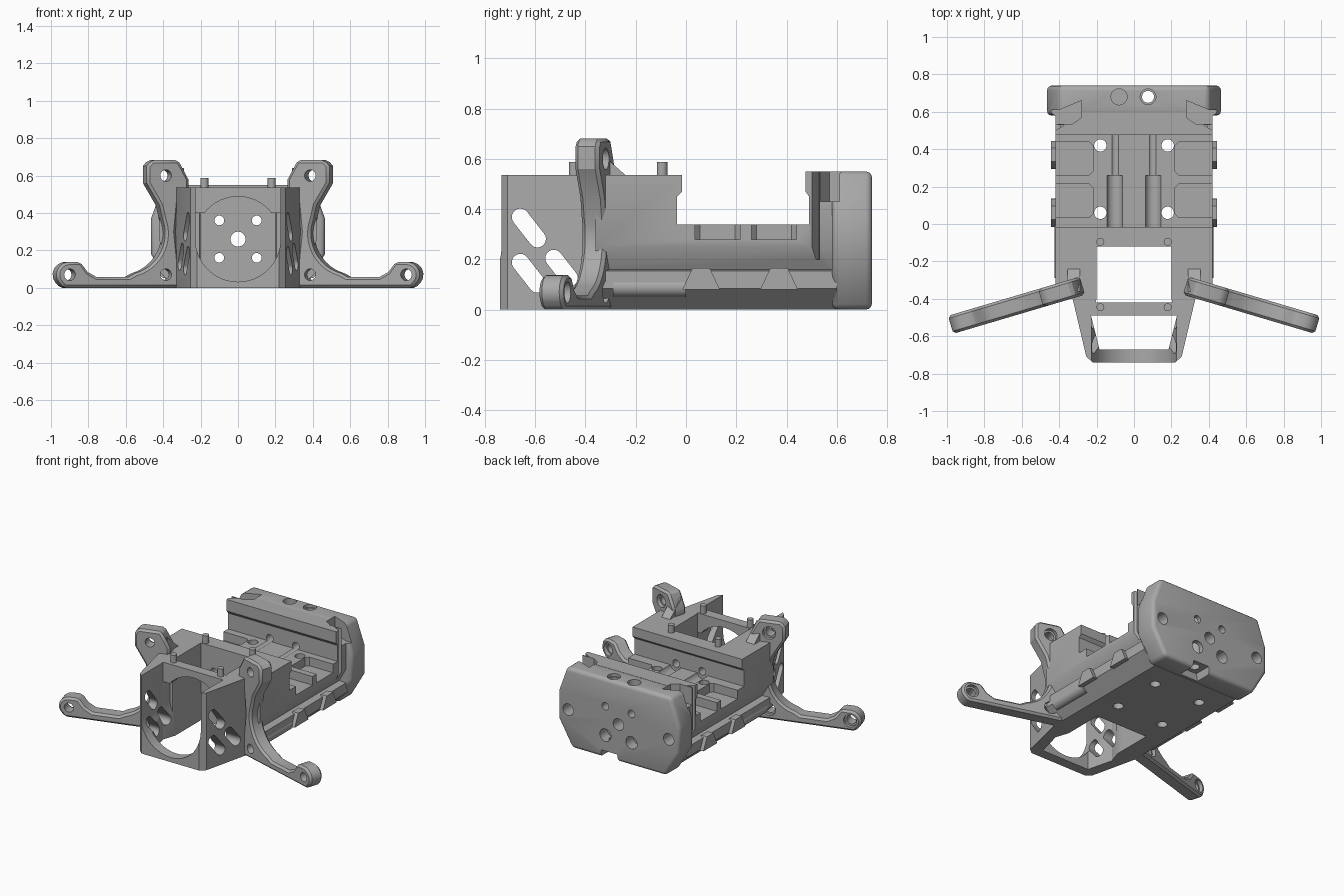
import bpy, bmesh, math
from mathutils import Matrix, Vector

if "Cube" in bpy.data.objects:
    bpy.data.objects.remove(bpy.data.objects["Cube"])

grey = bpy.data.materials.new("matte_grey")
grey.use_nodes = True
grey.diffuse_color = (0.4, 0.4, 0.4, 1)
grey.node_tree.nodes["Principled BSDF"].inputs["Base Color"].default_value = (0.4, 0.4, 0.4, 1)


def prism(name, pts, axis, a, b):
    """Extrude a 2D outline along an axis from a to b."""
    place = {"x": lambda p, t: (t, p[0], p[1]),
             "y": lambda p, t: (p[0], t, p[1]),
             "z": lambda p, t: (p[0], p[1], t)}[axis]
    bm = bmesh.new()
    face = bm.faces.new([bm.verts.new(place(p, a)) for p in pts])
    ext = bmesh.ops.extrude_face_region(bm, geom=[face])
    shift = Vector(place((0, 0), b - a))
    bmesh.ops.translate(bm, vec=shift, verts=[g for g in ext["geom"] if isinstance(g, bmesh.types.BMVert)])
    bmesh.ops.recalc_face_normals(bm, faces=bm.faces)
    me = bpy.data.meshes.new(name)
    bm.to_mesh(me)
    bm.free()
    me.materials.append(grey)
    ob = bpy.data.objects.new(name, me)
    bpy.context.collection.objects.link(ob)
    return ob


def box(name, x, y, z):
    return prism(name, [(x[0], y[0]), (x[1], y[0]), (x[1], y[1]), (x[0], y[1])], "z", *z)


def arc(cx, cz, r, start, end, n):
    steps = [math.radians(start + (end - start) * i / n) for i in range(n + 1)]
    return [(cx + r * math.cos(t), cz + r * math.sin(t)) for t in steps]


def cyl(name, c, r, axis, a, b, n=32):
    return prism(name, arc(c[0], c[1], r, 0, 360 - 360 / n, n - 1), axis, a, b)


def slot(c, half, r, tilt):
    """Rounded slot across the whole width."""
    dy, dz = half * math.cos(math.radians(tilt)), half * math.sin(math.radians(tilt))
    pts = arc(c[0] + dy, c[1] + dz, r, tilt - 90, tilt + 90, 10)
    pts += arc(c[0] - dy, c[1] - dz, r, tilt + 90, tilt + 270, 10)
    return prism("slot_cutter", pts, "x", -0.5, 0.5)


def mirrored(half):
    return half + [(-x, z) for x, z in reversed(half)]


def bake(ob):
    dg = bpy.context.evaluated_depsgraph_get()
    me = bpy.data.meshes.new_from_object(ob.evaluated_get(dg))
    ob.modifiers.clear()
    ob.data = me


def combine(ob, others, op):
    for o in others:
        m = ob.modifiers.new(op, "BOOLEAN")
        m.operation, m.solver, m.object = op, "EXACT", o
    bake(ob)
    for o in others:
        bpy.data.objects.remove(o)


def bevel(ob, width, segments=1):
    m = ob.modifiers.new("chamfer", "BEVEL")
    m.width, m.segments, m.limit_method, m.angle_limit = width, segments, "ANGLE", math.radians(40)
    bake(ob)


# Main body: one grooved section, plus the tapered nose and the end plate
section = mirrored([(0.33, 0), (0.42, 0.085), (0.42, 0.155), (0.37, 0.16),
                    (0.42, 0.25), (0.42, 0.55)])
body = prism("body", section, "y", -0.36, 0.6)
nose = prism("nose", mirrored([(0.335, -0.3), (0.335, -0.37), (0.255, -0.71), (0.22, -0.74)]),
             "z", 0, 0.535)
plate = prism("end_plate", mirrored([(0.36, 0), (0.465, 0.18), (0.465, 0.37), (0.4, 0.55)]),
              "y", 0.58, 0.74)
bevel(plate, 0.025, 3)
combine(body, [nose, plate], "UNION")

cutters = [
    # saddle between the front block and rear wall, undercut below the lips
    prism("saddle", [(-0.015, 0.6), (-0.015, 0.47), (-0.035, 0.45), (-0.035, 0.34),
                     (0.49, 0.34), (0.49, 0.45), (0.475, 0.47), (0.475, 0.6)], "x", -1, 1),
    box("front_level", (-1, 1), (-1, 0), (0.535, 0.7)),
    # nose cavity and open-topped round mouth
    prism("cavity", mirrored([(0.2, -0.12), (0.2, -0.4), (0.23, -0.49), (0.185, -0.67)]),
          "z", -0.1, 0.7),
    prism("mouth", arc(0, 0.26, 0.228, 180, 360, 32) + [(0.228, 0.7), (-0.228, 0.7)],
          "y", -0.8, -0.42),
    # cable notch under the rear plate
    prism("cable_notch", [(-0.01, -0.05), (0.15, -0.05), (0.13, 0.05), (0.01, 0.05)], "y", 0.62, 0.8),
    cyl("cable_hole", (0.075, 0.68), 0.032, "z", -0.1, 0.7),
    cyl("cable_sink", (0.075, 0.68), 0.042, "z", 0.53, 0.7),
    cyl("blind_hole", (-0.08, 0.68), 0.043, "z", 0.4, 0.7),
    cyl("shaft_bore", (0, 0.26), 0.04, "y", -0.2, 0.8),
    slot((-0.625, 0.325), 0.055, 0.034, -52),
    slot((-0.625, 0.145), 0.055, 0.034, -52),
    slot((-0.495, 0.165), 0.05, 0.034, -52),
]
for s in (-1, 1):
    for z in (0.16, 0.36):
        cutters.append(cyl("bore", (s * 0.1, z), 0.026, "y", -0.2, 0.8, 20))
    cutters.append(cyl("lower_sink", (s * 0.1, 0.16), 0.043, "y", 0.66, 0.8))
    cutters.append(cyl("wide_channel", (s * 0.1025, 0.35), 0.043, "y", -0.034, 0.26))
    cutters.append(cyl("side_hole", (s * 0.385, 0.26), 0.04, "y", 0.6, 0.8))
    for y in (0.06, 0.42):
        cutters.append(cyl("floor_hole", (s * 0.18, y), 0.033, "z", -0.1, 0.5))
    # shallow pockets with clipped inner corners
    for y0, y1 in ((0.035, 0.215), (0.26, 0.44)):
        cutters.append(prism("pocket", [(s * 0.5, y0), (s * 0.24, y0), (s * 0.22, y0 + 0.02),
                                        (s * 0.22, y1 - 0.02), (s * 0.24, y1), (s * 0.5, y1)],
                             "z", 0.28, 0.5))
    # rear corner notches and the upright part of the side groove
    cutters.append(prism("corner_notch", [(s * 0.28, 0.66), (s * 0.28, 0.57), (s * 0.33, 0.535),
                                          (s * 0.6, 0.535), (s * 0.6, 0.61), (s * 0.4, 0.61)],
                         "z", 0.43, 0.7))
    cutters.append(prism("groove", [(s * 0.43, 0.495), (s * 0.37, 0.53), (s * 0.43, 0.531)],
                         "z", 0.2, 0.7))
combine(body, cutters, "DIFFERENCE")

# Arched cross bar and locating pins
bar = box("cross_bar", (-0.26, 0.26), (-0.49, -0.42), (0.4, 0.535))
combine(bar, [cyl("arch", (0, 0.26), 0.228, "y", -0.6, -0.3)], "DIFFERENCE")
for s in (-1, 1):
    for y in (-0.445, -0.095):
        cyl("locating_pin", (s * 0.18, y), 0.021, "z", 0.5, 0.588, 20)

# Side bumpers on the lower rail
for s in (-1, 1):
    for y in (0.06, 0.37):
        b = prism("rail_bumper", [(y - 0.075, 0.08), (y + 0.075, 0.08),
                                  (y + 0.035, 0.165), (y - 0.035, 0.165)], "x", s * 0.4, s * 0.445)

# Arms: foot, bar, concave sweep and upright ear in one outline
outline = ([(0.3, 0), (0.95, 0)] + arc(0.92, 0.07, 0.068, -50, 90, 10)
           + [(0.86, 0.138)] + [(0.82, 0.085), (0.77, 0.057), (0.6, 0.057)]
           + arc(0.62, 0.29, 0.22, 255, 160, 12)
           + [(0.43, 0.44), (0.5, 0.56), (0.5, 0.65), (0.475, 0.682), (0.33, 0.682),
              (0.275, 0.58), (0.275, 0.5), (0.33, 0.46), (0.345, 0.3), (0.33, 0.15)])
pivot = Vector((0.36, -0.355, 0))
for s, side in ((-1, "right"), (1, "left")):
    pts = [((x - 0.36) / 0.97, z) for x, z in outline]
    arm = prism(side + "_arm", pts, "y", -0.05, 0.05)
    bevel(arm, 0.014)
    holes = []
    for x, z in ((0.92, 0.07), (0.4, 0.07), (0.4, 0.6)):
        holes.append(cyl("arm_hole", ((x - 0.36) / 0.97, z), 0.031, "y", -0.2, 0.2))
        holes.append(cyl("arm_sink", ((x - 0.36) / 0.97, z), 0.043, "y", 0.025, 0.2))
    combine(arm, holes, "DIFFERENCE")
    arm.data.transform(Matrix.Translation(pivot) @ Matrix.Rotation(math.radians(-16.5), 4, "Z"))
    if s < 0:
        arm.data.transform(Matrix.Scale(-1, 4, (1, 0, 0)))
        arm.data.flip_normals()
    # sloped brace behind the ear, and the boss beside the rail
    prism(side + "_brace", [(-0.36, 0.64), (-0.24, 0.535), (-0.24, 0.5), (-0.36, 0.5)],
          "x", s * 0.29, s * 0.355)
    cyl(side + "_boss", (s * 0.385, 0.09), 0.04, "y", -0.29, 0, 20)

# Soft shading on round walls, crisp edges elsewhere
for ob in bpy.data.objects:
    if ob.type == "MESH":
        ob.select_set(True)
        bpy.context.view_layer.objects.active = ob
bpy.ops.object.shade_smooth_by_angle(angle=math.radians(30))
